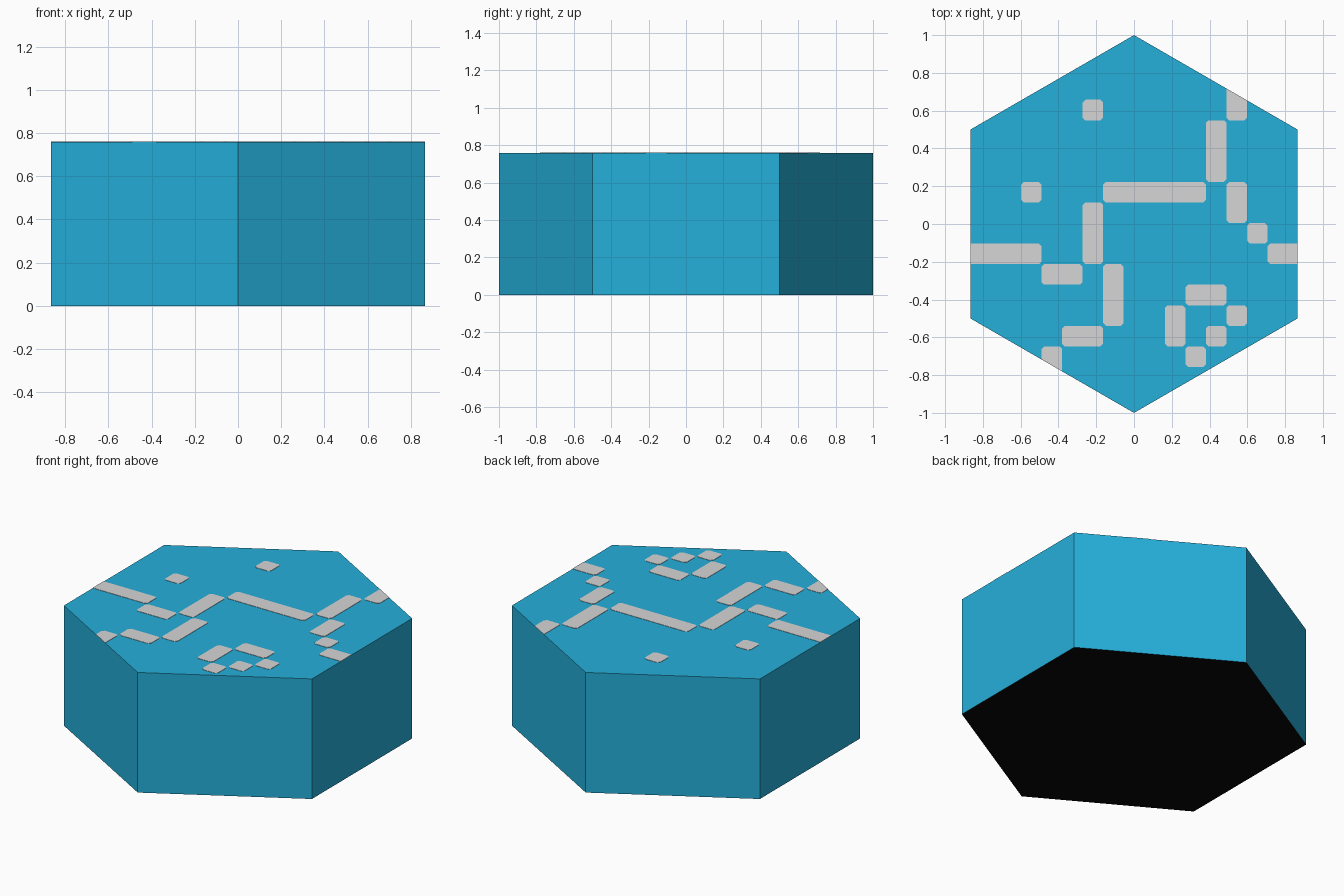
import bpy, bmesh, math
from mathutils import Vector

if "Cube" in bpy.data.objects:
    bpy.data.objects.remove(bpy.data.objects["Cube"])

TOP = 0.76      # overall height
PLATE = 0.002   # thickness of the painted marks
CELL = 0.1088   # size of one mark cell
Y_OFF = 0.005
CUT = 0.014     # clipped corners of each mark


def material(name, color):
    m = bpy.data.materials.new(name)
    m.diffuse_color = (*color, 1)
    m.use_nodes = True
    m.node_tree.nodes["Principled BSDF"].inputs["Base Color"].default_value = m.diffuse_color
    return m


def make_object(name, bm, mats):
    mesh = bpy.data.meshes.new(name)
    bmesh.ops.recalc_face_normals(bm, faces=bm.faces)
    bm.to_mesh(mesh)
    bm.free()
    for m in mats:
        mesh.materials.append(m)
    obj = bpy.data.objects.new(name, mesh)
    bpy.context.collection.objects.link(obj)
    return obj


def extrude_up(bm, faces, height):
    new = bmesh.ops.extrude_face_region(bm, geom=faces)["geom"]
    verts = [g for g in new if isinstance(g, bmesh.types.BMVert)]
    bmesh.ops.translate(bm, verts=verts, vec=(0, 0, height))


blue = material("blue", (0.0185, 0.43, 0.70))
grey = material("light grey", (0.67, 0.67, 0.67))
black = material("black", (0.002, 0.002, 0.002))

# Hexagonal block with a corner toward +y and a black underside
bm = bmesh.new()
ring = [bm.verts.new((math.sin(k * math.pi / 3), math.cos(k * math.pi / 3), 0))
        for k in range(6)]
extrude_up(bm, [bm.faces.new(ring)], TOP - PLATE)
bmesh.ops.recalc_face_normals(bm, faces=bm.faces)
for f in bm.faces:
    f.material_index = 1 if f.normal.z < -0.5 else 0
make_object("hex_block", bm, [blue, black])

# Marks as cell ranges: first column, last column, first row, last row
marks = [
    (-2, -2, 5, 5), (-5, -5, 1, 1),                      # lone dots
    (5, 5, 5, 7), (4, 4, 2, 4), (-1, 3, 1, 1),           # upper path
    (-2, -2, -2, 0), (-9, -5, -2, -2), (-4, -3, -3, -3), # left path
    (-1, -1, -5, -3), (-3, -2, -6, -6), (-4, -4, -9, -7),  # lower path
    (5, 5, 0, 1), (6, 6, -1, -1), (7, 9, -2, -2),        # right path
    (3, 4, -4, -4), (2, 2, -6, -5), (5, 5, -5, -5),      # small ring
    (4, 4, -6, -6), (3, 3, -7, -7),
]

bm = bmesh.new()
for c0, c1, r0, r1 in marks:
    x0, x1 = (c0 - 0.5) * CELL, (c1 + 0.5) * CELL
    y0, y1 = r0 * CELL + Y_OFF, (r1 + 1) * CELL + Y_OFF
    outline = [(x0 + CUT, y0), (x1 - CUT, y0), (x1, y0 + CUT), (x1, y1 - CUT),
               (x1 - CUT, y1), (x0 + CUT, y1), (x0, y1 - CUT), (x0, y0 + CUT)]
    bm.faces.new([bm.verts.new((x, y, TOP - PLATE)) for x, y in outline])

# Trim the marks to the hexagon edge, then thicken them
for k in range(6):
    a = (k + 0.5) * math.pi / 3
    n = Vector((math.sin(a), math.cos(a), 0))
    bmesh.ops.bisect_plane(bm, geom=bm.verts[:] + bm.edges[:] + bm.faces[:],
                           plane_co=n * math.cos(math.pi / 6), plane_no=n,
                           clear_outer=True)
extrude_up(bm, bm.faces[:], PLATE)
make_object("top_marks", bm, [grey])
